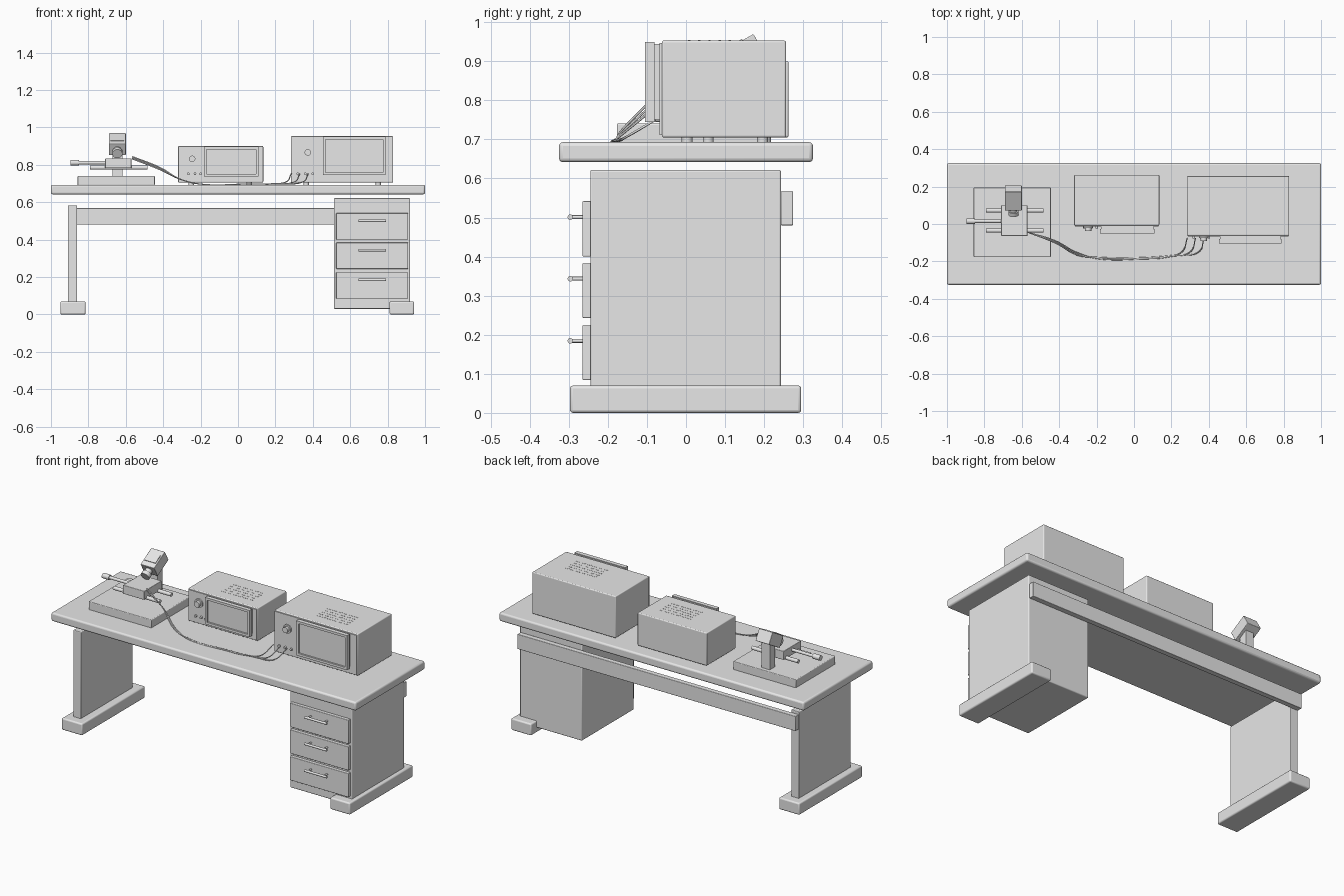
import bpy
import math
from mathutils import Vector

default = bpy.data.objects.get("Cube")
if default:
    bpy.data.objects.remove(default)

# One light grey finish for everything
GREY = (0.8, 0.8, 0.8, 1)
grey = bpy.data.materials.new("light_grey")
grey.use_nodes = True
grey.diffuse_color = GREY
grey.node_tree.nodes["Principled BSDF"].inputs["Base Color"].default_value = GREY


def finish(obj, name, bevel=0.0, segments=3):
    obj.name = name
    obj.data.materials.append(grey)
    if bevel:
        mod = obj.modifiers.new("rounded_edges", "BEVEL")
        mod.width, mod.segments = bevel, segments
        mod.limit_method = "ANGLE"
        bpy.ops.object.shade_smooth_by_angle()
    return obj


def box(name, x, y, z, bevel=0.0, tilt=0.0):
    """Box from (min, max) ranges on each axis."""
    ranges = (x, y, z)
    bpy.ops.mesh.primitive_cube_add(size=1, location=[sum(r) / 2 for r in ranges])
    obj = bpy.context.object
    obj.scale = [r[1] - r[0] for r in ranges]
    bpy.ops.object.transform_apply(location=False, rotation=False, scale=True)
    obj.rotation_euler.x = tilt
    return finish(obj, name, bevel)


def rod(name, start, end, radius, sides=24):
    """Cylinder between two points."""
    a, b = Vector(start), Vector(end)
    bpy.ops.mesh.primitive_cylinder_add(vertices=sides, radius=radius,
                                        depth=(b - a).length, location=(a + b) / 2)
    obj = bpy.context.object
    obj.rotation_euler = (b - a).to_track_quat("Z", "Y").to_euler()
    bpy.ops.object.shade_smooth_by_angle()
    return finish(obj, name)


def cable(name, points, radius=0.003):
    curve = bpy.data.curves.new(name, "CURVE")
    curve.dimensions = "3D"
    curve.bevel_depth, curve.bevel_resolution = radius, 2
    curve.use_fill_caps = True
    spline = curve.splines.new("BEZIER")
    spline.bezier_points.add(len(points) - 1)
    for p, co in zip(spline.bezier_points, points):
        p.co = co
        p.handle_left_type = p.handle_right_type = "AUTO"
    obj = bpy.data.objects.new(name, curve)
    bpy.context.collection.objects.link(obj)
    curve.materials.append(grey)


def frame(name, x, y, z, rim):
    """Open rectangular frame made of four bars."""
    box(name + "_top", x, y, (z[1] - rim, z[1]))
    box(name + "_bottom", x, y, (z[0], z[0] + rim))
    for side, edge in (("right", (x[0], x[0] + rim)), ("left", (x[1] - rim, x[1]))):
        box(f"{name}_{side}", edge, y, (z[0] + rim, z[1] - rim))


# Desk
box("tabletop", (-1, 1), (-0.325, 0.325), (0.642, 0.693), 0.01)
box("right_foot", (-0.95, -0.815), (-0.297, 0.295), (0, 0.07), 0.008)
box("left_foot", (0.81, 0.942), (-0.297, 0.295), (0, 0.07), 0.008)
box("right_leg_panel", (-0.91, -0.86), (-0.245, 0.243), (0.06, 0.583), 0.004)
box("back_beam", (-0.91, 0.915), (0.243, 0.274), (0.48, 0.568), 0.003)
box("cabinet", (0.513, 0.92), (-0.245, 0.243), (0.03, 0.622), 0.005)

# Drawers with bar handles
for i, (low, high) in enumerate(((0.084, 0.225), (0.243, 0.384), (0.4, 0.542))):
    box(f"drawer_{i}", (0.525, 0.91), (-0.265, -0.243), (low, high), 0.003)
    mid = (low + high) / 2 + 0.03
    rod(f"handle_{i}", (0.645, -0.296, mid), (0.79, -0.296, mid), 0.007, 16)
    for x in (0.665, 0.77):
        rod(f"handle_post_{i}", (x, -0.296, mid), (x, -0.262, mid), 0.005, 12)


def instrument(name, x, y, z, screen_x, screen_z, screen_front, knob, ports, feet_x):
    """Boxy bench instrument with framed screen, knob, ports, feet and vents."""
    front = y[0]
    box(name + "_case", x, y, z, 0.005)
    box(name + "_front_plate", (x[0] + 0.005, x[1] - 0.005),
        (front - 0.006, front + 0.01), (z[0] + 0.006, z[1] - 0.006))
    # Screen: backing step, then a frame around a sunken display
    step = front - 0.018
    box(name + "_screen_step", (screen_x[0] + 0.006, screen_x[1] - 0.006),
        (step, front), (screen_z[0] + 0.006, screen_z[1] - 0.006))
    frame(name + "_screen_frame", screen_x, (screen_front, step), screen_z, 0.014)
    box(name + "_display", (screen_x[0] + 0.01, screen_x[1] - 0.01),
        (screen_front + 0.01, step + 0.002), (screen_z[0] + 0.01, screen_z[1] - 0.01))
    # Knob and ports
    kx, kz = knob
    rod(name + "_knob_collar", (kx, front, kz), (kx, front - 0.014, kz), 0.026)
    rod(name + "_knob", (kx, front, kz), (kx, front - 0.03, kz), 0.017)
    for px in ports:
        rod(name + "_port", (px, front, 0.752), (px, front - 0.016, 0.752), 0.007, 16)
    # Feet
    for fx in feet_x:
        for fy in (y[0] + 0.065, y[1] - 0.06):
            rod(name + "_foot", (fx, fy, 0.692), (fx, fy, z[0] + 0.002), 0.014, 16)
    # Vent strips on the lid
    centre = sum(x) / 2 + 0.1 * (x[1] - x[0])
    for row in range(5):
        for col in range(6):
            vx = centre + (col - 2.5) * 0.036
            vy = y[0] + 0.07 + row * 0.026
            box(name + "_vent", (vx - 0.012, vx + 0.012), (vy - 0.003, vy + 0.003),
                (z[1] - 0.002, z[1] + 0.001))


instrument("small_instrument", (-0.32, 0.135), (-0.008, 0.263), (0.705, 0.9),
           (-0.182, 0.11), (0.738, 0.897), -0.05, (-0.245, 0.832),
           (-0.265, -0.23, -0.2), (-0.25, 0.06))
instrument("large_instrument", (0.283, 0.83), (-0.062, 0.256), (0.705, 0.953),
           (0.455, 0.788), (0.745, 0.95), -0.105, (0.373, 0.866),
           (0.32, 0.36, 0.4), (0.365, 0.75))

# Probe station: base, column and stage on rails
box("station_base", (-0.857, -0.445), (-0.177, 0.195), (0.69, 0.741), 0.004)
box("station_column", (-0.67, -0.617), (0.125, 0.172), (0.735, 0.91))
box("stage_block", (-0.71, -0.57), (-0.064, 0.1), (0.782, 0.834), 0.003)
for y in (-0.035, 0.072):
    rod("stage_rail", (-0.79, y, 0.785), (-0.485, y, 0.785), 0.011, 20)
rod("adjuster_shaft", (-0.86, 0.015, 0.811), (-0.7, 0.015, 0.811), 0.009, 16)
rod("adjuster_knob", (-0.895, 0.015, 0.811), (-0.85, 0.015, 0.811), 0.015)

# Tilted camera head, its top panel and the lens
TILT = math.radians(30)
head = Vector((-0.645, 0.139, 0.91))
forward = Vector((0, -math.cos(TILT), -math.sin(TILT)))
up = Vector((0, -math.sin(TILT), math.cos(TILT)))


def centred(name, centre, size, bevel=0.0):
    box(name, *[(c - s / 2, c + s / 2) for c, s in zip(centre, size)], bevel, TILT)


centred("camera_head", head, (0.09, 0.118, 0.07), 0.003)
centred("camera_panel", head + up * 0.036, (0.072, 0.055, 0.006))
rod("lens_barrel", head + forward * 0.05, head + forward * 0.085, 0.02)
rod("lens_ring", head + forward * 0.08, head + forward * 0.103, 0.027)

# Cables from the stage to the large instrument
for i, port in enumerate((0.285, 0.33, 0.375)):
    s = i * 0.006
    cable(f"cable_{i}", [
        (-0.565, -0.045, 0.832 + s), (-0.42, -0.09 - s, 0.775 + s),
        (-0.3, -0.155 - s, 0.72), (-0.2, -0.184 + s / 2, 0.697),
        (0.05, -0.186 + s / 2, 0.697), (0.17 + 5 * s, -0.178 + s, 0.698),
        (port - 0.03, -0.15, 0.708), (port, -0.075, 0.752)])
